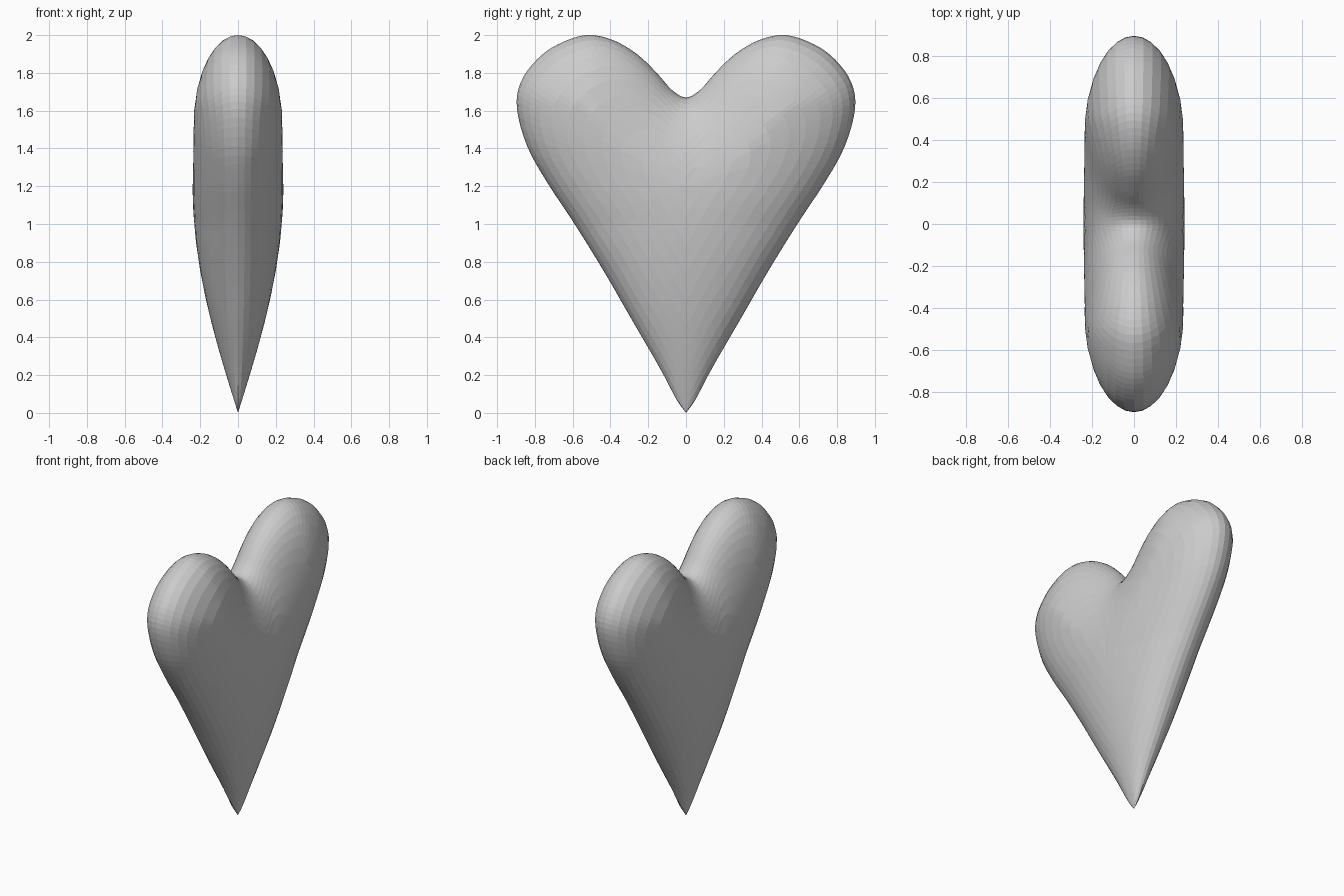
import bpy, bmesh, math
from mathutils import Vector
from mathutils.geometry import intersect_point_line

cube = bpy.data.objects.get("Cube")
if cube:
    bpy.data.objects.remove(cube, do_unlink=True)

THICK = 0.24      # half thickness at the fullest part
RINGS = 12        # rings from the middle of each face to the rim
STEPS = 4         # rim subdivisions between profile points
CENTRE = Vector((0, 1.2))

# Half profile from the tip, round the lobe, to the cleft (y, z)
HALF = [(0, 0), (0.05, 0.07), (0.14, 0.24), (0.285, 0.49), (0.435, 0.75),
        (0.59, 1.0), (0.735, 1.22), (0.84, 1.41), (0.895, 1.61),
        (0.875, 1.75), (0.79, 1.87), (0.68, 1.95), (0.53, 2.0),
        (0.39, 1.975), (0.26, 1.90), (0.155, 1.80), (0.075, 1.71), (0, 1.67)]


def smooth_half(points):
    """Smooth spline through the half profile, mirrored at both ends."""
    pts = [Vector(p) for p in points]
    flip = lambda p: Vector((-p.x, p.y))
    pts = [flip(pts[1])] + pts + [flip(pts[-2])]
    pts[0] = pts[1] * 2 - pts[2]          # keep the tip pointed
    out = []
    for a, b, c, d in zip(pts, pts[1:], pts[2:], pts[3:]):
        for i in range(STEPS):
            t = i / STEPS
            out.append(0.5 * (2 * b + (c - a) * t + (2 * a - 5 * b + 4 * c - d) * t ** 2
                              + (3 * b - a - 3 * c + d) * t ** 3))
    return out + [pts[-2]]


half = smooth_half(HALF)
rim = half + [Vector((-p.x, p.y)) for p in reversed(half[1:-1])]
edges = list(zip(rim, rim[1:] + rim[:1]))


def rim_distance(p):
    best = 9.0
    for a, b in edges:
        t = intersect_point_line(p, a, b)[1]
        best = min(best, (a.lerp(b, max(0, min(1, t))) - p).length)
    return best


def depth(p):
    """Rounded half thickness, tapering toward the tip."""
    width = 0.5 * max(0.02, min(p.y, 1.0))
    height = THICK * math.sin(math.pi / 2 * min(p.y / 1.2, 1))
    t = min(rim_distance(p) / width, 1)
    return height * math.sqrt(1 - (1 - t) ** 2)


# Heart body: two domed faces sharing one rim
bm = bmesh.new()
count = len(rim)
rim_verts = [bm.verts.new((0, p.x, p.y)) for p in rim]
flat = [[CENTRE.lerp(p, math.sin(math.pi / 2 * k / RINGS)) for p in rim]
        for k in range(1, RINGS)]
depths = [[depth(p) for p in ring] for ring in flat]
for side in (1, -1):
    middle = bm.verts.new((side * depth(CENTRE), CENTRE.x, CENTRE.y))
    rings = [[bm.verts.new((side * d, p.x, p.y)) for p, d in zip(ring, ds)]
             for ring, ds in zip(flat, depths)] + [rim_verts]
    for i in range(count):
        j = (i + 1) % count
        bm.faces.new((middle, rings[0][i], rings[0][j]))
        for inner, outer in zip(rings, rings[1:]):
            bm.faces.new((inner[i], outer[i], outer[j], inner[j]))
bmesh.ops.recalc_face_normals(bm, faces=bm.faces)

mesh = bpy.data.meshes.new("heart")
bm.to_mesh(mesh)
bm.free()
heart = bpy.data.objects.new("heart", mesh)
bpy.context.collection.objects.link(heart)

# Plain grey finish
grey = bpy.data.materials.new("light grey")
grey.use_nodes = True
colour = (0.6, 0.6, 0.6, 1)
grey.diffuse_color = colour
grey.node_tree.nodes["Principled BSDF"].inputs["Base Color"].default_value = colour
mesh.materials.append(grey)
